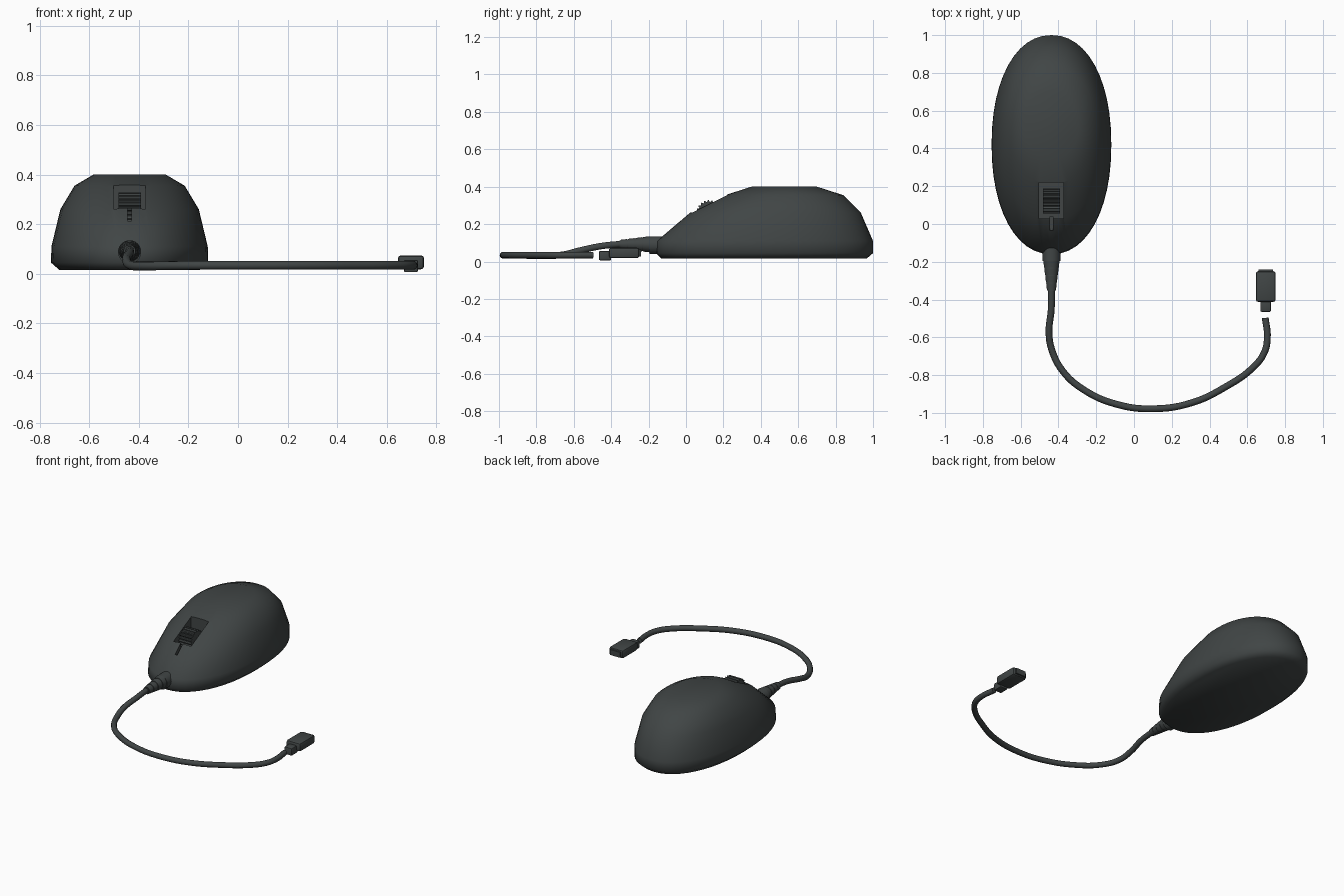
import bpy, bmesh, math
from mathutils import Vector

if "Cube" in bpy.data.objects:
    bpy.data.objects.remove(bpy.data.objects["Cube"])

CX = -0.437  # centre line of the mouse

mat = bpy.data.materials.new("charcoal_plastic")
mat.diffuse_color = (0.052, 0.060, 0.060, 1)
mat.use_nodes = True
mat.node_tree.nodes["Principled BSDF"].inputs["Base Color"].default_value = mat.diffuse_color


def finish(name, bm, angle=40):
    bmesh.ops.recalc_face_normals(bm, faces=bm.faces[:])
    me = bpy.data.meshes.new(name)
    bm.to_mesh(me)
    bm.free()
    ob = bpy.data.objects.new(name, me)
    bpy.context.collection.objects.link(ob)
    me.materials.append(mat)
    smooth(ob, angle)
    return ob


def smooth(ob, angle):
    bpy.ops.object.select_all(action='DESELECT')
    ob.select_set(True)
    bpy.context.view_layer.objects.active = ob
    bpy.ops.object.shade_smooth_by_angle(angle=math.radians(angle))


def skin(bm, loops):
    """Join rings of points into a capped closed tube."""
    rings = [[bm.verts.new(p) for p in l] for l in loops]
    n = len(rings[0])
    for a, b in zip(rings, rings[1:]):
        for i in range(n):
            j = (i + 1) % n
            bm.faces.new((a[i], a[j], b[j], b[i]))
    bm.faces.new(rings[0])
    bm.faces.new(rings[-1])


def box(name, lo, hi, bevel=0.0):
    bm = bmesh.new()
    bmesh.ops.create_cube(bm, size=1)
    for v in bm.verts:
        v.co = Vector([l + (c + 0.5) * (h - l) for c, l, h in zip(v.co, lo, hi)])
    if bevel:
        bmesh.ops.bevel(bm, geom=bm.edges[:], offset=bevel, segments=2,
                        profile=0.5, affect='EDGES')
    return finish(name, bm, 30)


def lathe_y(name, profile, x, z, n=24):
    """Rings (y, radius) around an axis along y."""
    bm = bmesh.new()
    skin(bm, [[(x + r * math.cos(2 * math.pi * i / n), y,
                z + r * math.sin(2 * math.pi * i / n)) for i in range(n)]
              for y, r in profile])
    return finish(name, bm)


def oval(z, y0, y1, hw, n=48, e=2.15):
    pts = []
    for i in range(n):
        t = 2 * math.pi * i / n
        c, s = math.cos(t), math.sin(t)
        pts.append((CX + hw * math.copysign(abs(c) ** (2 / e), c),
                    (y0 + y1) / 2 + (y1 - y0) / 2 * math.copysign(abs(s) ** (2 / e), s), z))
    return pts


# mouse shell: stacked ovals (height, front, back, half width)
levels = [(0.015, -0.13, 0.965, 0.283), (0.045, -0.16, 1.0, 0.317),
          (0.11, -0.155, 1.0, 0.315), (0.26, 0.02, 0.935, 0.279),
          (0.355, 0.21, 0.84, 0.222), (0.40, 0.35, 0.70, 0.145)]
bm = bmesh.new()
skin(bm, [oval(*l) for l in levels])
shell = finish("mouse_shell", bm, 60)

# wheel slot and the narrow button split in front of it
for lo, hi in [((CX - 0.065, 0.03, 0.205), (CX + 0.065, 0.22, 0.6)),
               ((CX - 0.008, -0.035, 0.19), (CX + 0.008, 0.04, 0.6))]:
    cutter = box("slot_cutter", lo, hi)
    cutter.hide_render = True
    bpy.context.view_layer.objects.active = shell
    m = shell.modifiers.new("slot", 'BOOLEAN')
    m.operation, m.solver, m.object = 'DIFFERENCE', 'EXACT', cutter
    bpy.ops.object.modifier_move_to_index(modifier=m.name, index=0)
    bpy.ops.object.modifier_apply(modifier=m.name)
    bpy.data.objects.remove(cutter)
smooth(shell, 60)

# toothed scroll wheel
bm = bmesh.new()
TEETH = 20
ring = []
for i in range(TEETH * 4):
    t = 2 * math.pi * i / (TEETH * 4)
    r = 0.066 if i % 4 < 2 else 0.057
    ring.append((0.122 + r * math.cos(t), 0.262 + r * math.sin(t)))
skin(bm, [[(x, y, z) for y, z in ring] for x in (CX - 0.045, CX + 0.045)])
finish("scroll_wheel", bm, 20)

# collar and ribbed strain relief
lathe_y("cable_collar", [(-0.12, 0.047), (-0.195, 0.047)], CX, 0.088)
ribs = []
for k in range(4):
    y, r = -0.195 - 0.04 * k, 0.043 - 0.005 * k
    ribs += [(y, r), (y - 0.034, r - 0.004), (y - 0.034, r - 0.007), (y - 0.04, r - 0.007)]
lathe_y("strain_relief", ribs, CX, 0.092)

# cable
path = [(CX, -0.33, 0.095), (-0.438, -0.45, 0.083), (-0.45, -0.57, 0.058),
        (-0.437, -0.66, 0.036), (-0.38, -0.775, 0.031), (-0.27, -0.875, 0.033),
        (-0.09, -0.955, 0.034), (0.11, -0.978, 0.034), (0.31, -0.945, 0.034),
        (0.48, -0.865, 0.034), (0.63, -0.76, 0.034), (0.69, -0.68, 0.034),
        (0.706, -0.60, 0.034), (0.695, -0.497, 0.034)]
cu = bpy.data.curves.new("cable", 'CURVE')
cu.dimensions = '3D'
cu.bevel_depth = 0.018
cu.bevel_resolution = 3
cu.resolution_u = 6
cu.use_fill_caps = True
sp = cu.splines.new('BEZIER')
sp.bezier_points.add(len(path) - 1)
for bp, p in zip(sp.bezier_points, path):
    bp.co = p
    bp.handle_left_type = bp.handle_right_type = 'AUTO'
cu.materials.append(mat)
bpy.context.collection.objects.link(bpy.data.objects.new("cable", cu))

# plug with neck and contact end
box("plug_body", (0.645, -0.412, 0.018), (0.75, -0.25, 0.074), 0.012)
box("plug_neck", (0.669, -0.465, 0.006), (0.725, -0.40, 0.056), 0.006)
box("plug_contact", (0.66, -0.26, 0.028), (0.735, -0.24, 0.064))
